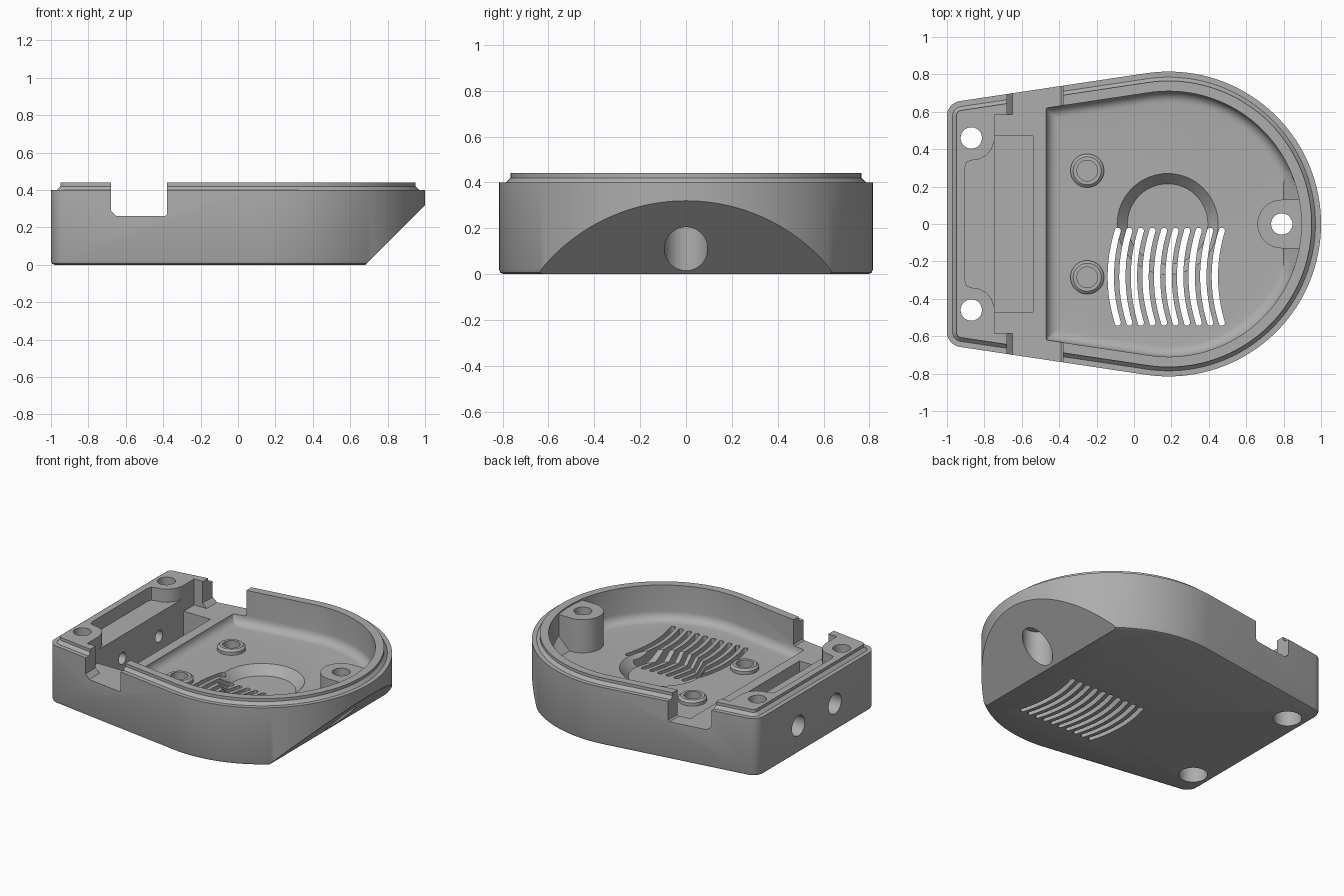
import bpy, bmesh, math
from mathutils import Vector

if "Cube" in bpy.data.objects:
    bpy.data.objects.remove(bpy.data.objects["Cube"])

TILT = math.radians(8.5)      # angle of the straight flanks
CX, R = 0.185, 0.815          # round nose centre and radius


def outline(inset, left=-1.0, corner=0.08):
    """Round nose, two tangent flanks and a straight rear edge with rounded corners."""
    r = R - inset
    rc = max(corner, 0.004)
    half = []
    for i in range(49):
        a = (math.pi / 2 + TILT) * i / 48
        half.append((CX + r * math.cos(a), r * math.sin(a)))
    xc = left + rc
    yc = (r - rc + math.sin(TILT) * (xc - CX)) / math.cos(TILT)
    for i in range(9):
        a = math.pi / 2 + TILT + (math.pi / 2 - TILT) * i / 8
        half.append((xc + rc * math.cos(a), yc + rc * math.sin(a)))
    return half + [(x, -y) for x, y in reversed(half[1:])]


def loft(name, rings, clip=None):
    """Skin closed rings of 3D points, cap both ends, optionally slice off a slope."""
    bm = bmesh.new()
    loops = [[bm.verts.new(p) for p in ring] for ring in rings]
    n = len(loops[0])
    for a, b in zip(loops, loops[1:]):
        for i in range(n):
            bm.faces.new((a[i], a[(i + 1) % n], b[(i + 1) % n], b[i]))
    bm.faces.new(loops[0][::-1])
    bm.faces.new(loops[-1])
    bmesh.ops.recalc_face_normals(bm, faces=bm.faces)
    if clip is not None:      # keep the side where x - z < clip
        res = bmesh.ops.bisect_plane(bm, geom=bm.verts[:] + bm.edges[:] + bm.faces[:],
                                     plane_co=Vector((clip, 0, 0)),
                                     plane_no=Vector((1, 0, -1)).normalized(),
                                     clear_outer=True)
        edges = [e for e in res['geom_cut'] if isinstance(e, bmesh.types.BMEdge)]
        bmesh.ops.holes_fill(bm, edges=edges, sides=0)
        bmesh.ops.recalc_face_normals(bm, faces=bm.faces)
    me = bpy.data.meshes.new(name)
    bm.to_mesh(me)
    bm.free()
    ob = bpy.data.objects.new(name, me)
    bpy.context.collection.objects.link(ob)
    return ob


def prism(name, pts, z0, z1):
    return loft(name, [[(x, y, z) for x, y in pts] for z in (z0, z1)])


def box(name, x0, x1, y, z0, z1):
    return prism(name, [(x0, -y), (x1, -y), (x1, y), (x0, y)], z0, z1)


def lathe(name, x, y, profile, n=48):
    """Turned shape around a vertical axis from (radius, z) pairs."""
    ang = [2 * math.pi * i / n for i in range(n)]
    return loft(name, [[(x + r * math.cos(a), y + r * math.sin(a), z) for a in ang]
                       for r, z in profile])


def lathe_x(name, y, z, profile, n=40):
    """Turned shape around a lengthwise axis from (radius, x) pairs."""
    ang = [2 * math.pi * i / n for i in range(n)]
    return loft(name, [[(x, y + r * math.cos(a), z + r * math.sin(a)) for a in ang]
                       for r, x in profile])


def cut(target, tool):
    mod = target.modifiers.new("cut", 'BOOLEAN')
    mod.operation, mod.solver, mod.object = 'DIFFERENCE', 'EXACT', tool
    bpy.context.view_layer.objects.active = target
    bpy.ops.object.modifier_apply(modifier=mod.name)
    bpy.data.objects.remove(tool, do_unlink=True)


# Outer shell with softened base, ledge and chamfered lip, sloped at the nose
levels = [(0.02, 0), (0.006, 0.006), (0, 0.02), (0, 0.40), (0.03, 0.40),
          (0.05, 0.42), (0.05, 0.44)]
body = loft("housing", [[(x, y, z) for x, y in outline(o, -1 + o, 0.08 - o)]
                        for o, z in levels], clip=0.68)

# Main cavity with filleted floor, leaving the nose boss and two posts standing
rings = [(0, 0.5)]
for i in range(7):
    a = math.pi / 2 * i / 6
    rings.append((0.06 * (1 - math.cos(a)), 0.26 - 0.06 * math.sin(a)))
cavity = loft("cavity", [[(x, y, z) for x, y in outline(0.105 + k, -0.47 + k, 0.01)]
                         for k, z in rings], clip=0.60)
arc = [math.pi / 2 + math.pi * i / 24 for i in range(25)]
boss = [(0.79 + 0.13 * math.cos(a), 0.13 * math.sin(a)) for a in arc]
cut(cavity, prism("boss", boss + [(1.1, -0.13), (1.1, 0.13)], 0, 0.43))
for s in (-1, 1):
    cut(cavity, lathe("post", -0.25, 0.285 * s, [(0.09, 0.1), (0.09, 0.222), (0.075, 0.235)]))
cut(body, cavity)

# Cross channel open on both flanks
profile = [(-0.68, 0.6), (-0.68, 0.29), (-0.65, 0.26), (-0.39, 0.26),
           (-0.38, 0.27), (-0.38, 0.6)]
cut(body, loft("channel", [[(x, y, z) for x, z in profile] for y in (-1, 1)]))

# Step, deep pocket and shallow flared recess of the rear block
cut(body, box("step", -0.745, -0.6, 0.585, 0.26, 0.6))
cut(body, box("pocket", -0.745, -0.54, 0.47, 0.08, 0.6))
flare = [(-0.905, 0.30), (-0.895, 0.33), (-0.87, 0.34), (-0.83, 0.345), (-0.79, 0.365),
         (-0.762, 0.40), (-0.745, 0.45), (-0.70, 0.45)]
cut(body, prism("recess", flare + [(x, -y) for x, y in reversed(flare)], 0.35, 0.6))

# Round floor recess with a conical edge
cut(body, lathe("dish", 0.18, 0, [(0.215, 0.14), (0.27, 0.2), (0.27, 0.215)], 64))

# Ten bowed vent slots
W = 0.017
for k in range(10):
    x0 = -0.087 + 0.0618 * k
    line = [(x0 - 0.037 * (1 - t * t), -0.282 + 0.245 * t)
            for t in [i / 6 - 1 for i in range(13)]]
    caps = [[(x0 + W * math.cos(a), y + W * math.sin(a))
             for a in [b + math.pi * j / 6 for j in range(1, 6)]]
            for y, b in ((-0.037, 0), (-0.527, math.pi))]
    slot = ([(x + W, y) for x, y in line] + caps[0]
            + [(x - W, y) for x, y in reversed(line)] + caps[1])
    cut(body, prism("slot", slot, -0.1, 0.23))

# Screw holes: nose, rear corners, post bores and rear face
cut(body, lathe("nose_hole", 0.79, 0, [(0.095, -0.1), (0.095, 0.27), (0.057, 0.27), (0.057, 0.6)]))
for s in (-1, 1):
    cut(body, lathe("corner_hole", -0.87, 0.46 * s,
                    [(0.09, -0.1), (0.09, 0.15), (0.057, 0.15), (0.057, 0.6)]))
    cut(body, lathe("post_bore", -0.25, 0.285 * s, [(0.055, 0.1), (0.055, 0.3)]))
    cut(body, lathe_x("rear_hole", 0.2 * s, 0.19,
                      [(0.07, -1.1), (0.07, -0.88), (0.04, -0.88), (0.04, -0.7)]))

# Finish
grey = bpy.data.materials.new("grey_plastic")
grey.diffuse_color = (0.42, 0.42, 0.42, 1)
grey.use_nodes = True
grey.node_tree.nodes["Principled BSDF"].inputs["Base Color"].default_value = grey.diffuse_color
body.data.materials.clear()
body.data.materials.append(grey)
for p in body.data.polygons:
    p.material_index = 0
bpy.ops.object.select_all(action='DESELECT')
body.select_set(True)
bpy.context.view_layer.objects.active = body
bpy.ops.object.shade_smooth_by_angle(angle=math.radians(30))
